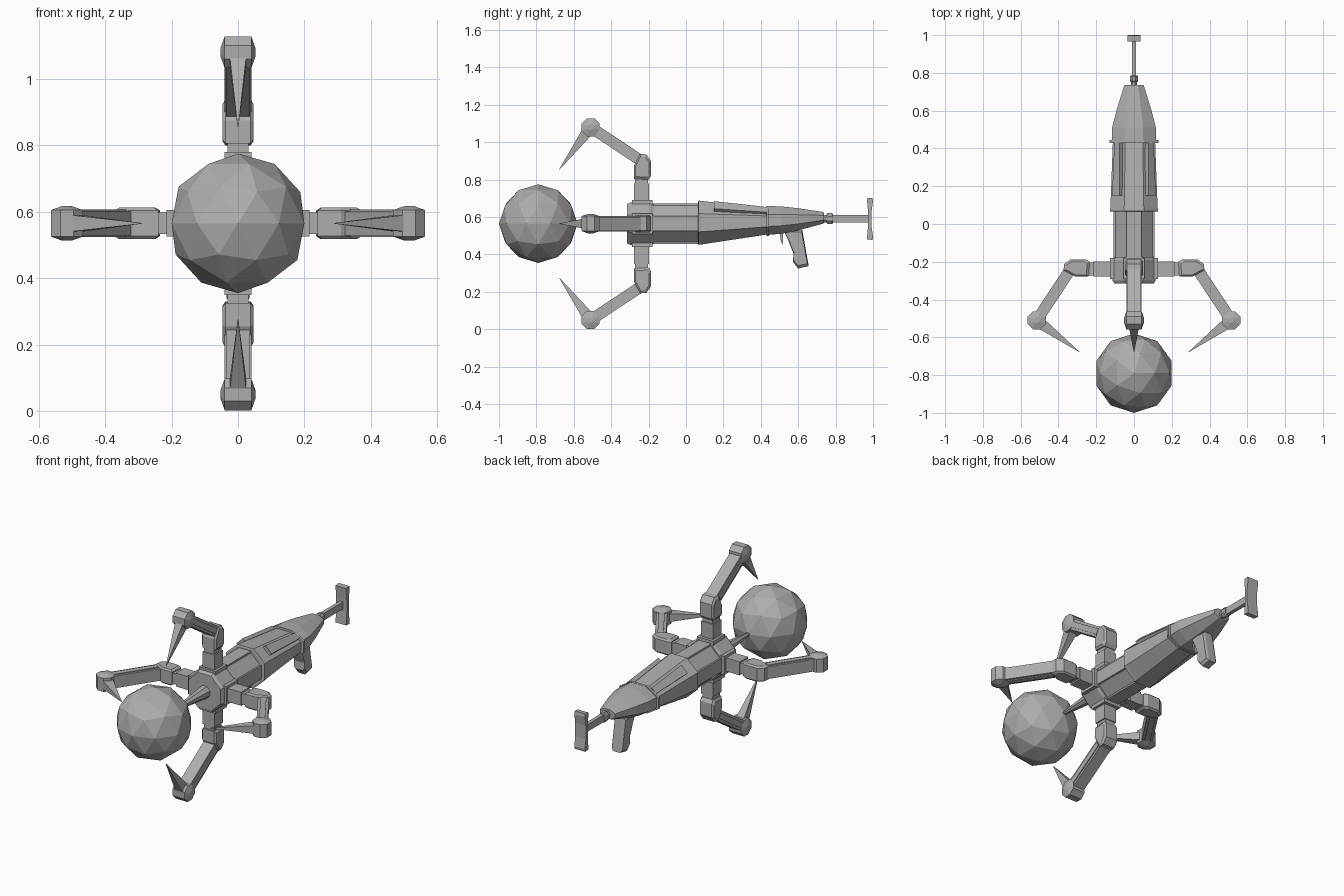
import bpy, bmesh, math
from mathutils import Matrix, Vector

cube = bpy.data.objects.get("Cube")
if cube:
    bpy.data.objects.remove(cube)

GREY = (0.42, 0.42, 0.42, 1)
mat = bpy.data.materials.new("grey metal")
mat.use_nodes = True
mat.diffuse_color = GREY
mat.node_tree.nodes["Principled BSDF"].inputs["Base Color"].default_value = GREY
AXIS = 0.565  # height of the barrel axis


def finish(name, bm, matrix=None):
    if matrix:
        bm.transform(matrix)
    bmesh.ops.recalc_face_normals(bm, faces=bm.faces)
    mesh = bpy.data.meshes.new(name)
    bm.to_mesh(mesh)
    bm.free()
    mesh.materials.append(mat)
    obj = bpy.data.objects.new(name, mesh)
    bpy.context.collection.objects.link(obj)
    return obj


def bridge(bm, rings):
    for a, b in zip(rings, rings[1:]):
        for i in range(len(a)):
            j = (i + 1) % len(a)
            bm.faces.new((a[i], a[j], b[j], b[i]))
    bm.faces.new(rings[0])
    bm.faces.new(rings[-1])


def loft(name, sections, sides=8):
    """Sections along y: (y, half width, half height, centre z)."""
    bm = bmesh.new()
    k = 1 / math.cos(math.pi / sides)
    rings = []
    for y, w, h, z in sections:
        angles = [math.tau * (i + 0.5) / sides for i in range(sides)]
        rings.append([bm.verts.new((w * k * math.cos(a), y, z + h * k * math.sin(a)))
                      for a in angles])
    bridge(bm, rings)
    return finish(name, bm)


def prism(name, profile, layers, matrix=None, pivot=(0, 0)):
    """A (y, z) profile swept in x; layers are (x, scale about pivot)."""
    bm = bmesh.new()
    py, pz = pivot
    bridge(bm, [[bm.verts.new((x, py + (y - py) * s, pz + (z - pz) * s)) for y, z in profile]
                for x, s in layers])
    return finish(name, bm, matrix)


def box(name, lo, hi, matrix=None):
    profile = [(lo[1], lo[2]), (hi[1], lo[2]), (hi[1], hi[2]), (lo[1], hi[2])]
    return prism(name, profile, [(lo[0], 1), (hi[0], 1)], matrix)


def beam(name, start, end, w0, t0, w1, t1, matrix):
    """Tapered four-sided bar in the yz plane; w is across x, t in the plane."""
    bm = bmesh.new()
    a, b = Vector((0, *start)), Vector((0, *end))
    d = (b - a).normalized()
    n = Vector((0, -d.z, d.y))
    rings = []
    for p, w, t in ((a, w0, t0), (b, w1, t1)):
        rings.append([bm.verts.new(p + Vector((u * w, 0, 0)) + n * v * t)
                      for u, v in ((-1, -1), (1, -1), (1, 1), (-1, 1))])
    bridge(bm, rings)
    return finish(name, bm, matrix)


# Faceted ball held in front of the claws
bm = bmesh.new()
bmesh.ops.create_icosphere(bm, subdivisions=2, radius=0.21,
                           matrix=Matrix.Translation((0, -0.79, AXIS)))
finish("faceted_ball", bm)

# Octagonal hub, centre spike and barrel
loft("hub", [(-0.315, 0.105, 0.105, AXIS), (-0.3, 0.113, 0.113, AXIS),
             (-0.19, 0.113, 0.113, AXIS), (-0.175, 0.105, 0.105, AXIS)])
loft("centre_spike", [(-0.31, 0.036, 0.036, AXIS), (-0.6, 0.008, 0.008, AXIS)])
loft("barrel", [(-0.18, 0.098, 0.098, AXIS), (0.08, 0.098, 0.098, AXIS)])
for i in range(4):
    turn = (Matrix.Translation((0, 0, AXIS))
            @ Matrix.Rotation(i * math.pi / 2, 4, 'Y'))
    box("barrel_rib", (-0.04, -0.18, 0.09), (0.04, 0.08, 0.108), turn)

# Tapering housing and rear shell
loft("housing", [(0.065, 0.12, 0.112, 0.57), (0.068, 0.128, 0.118, 0.57),
                 (0.085, 0.125, 0.116, 0.57), (0.435, 0.112, 0.07, 0.577)])
loft("shell_flange", [(0.43, 0.13, 0.08, 0.58), (0.445, 0.13, 0.08, 0.58)])
loft("rear_shell", [(0.44, 0.118, 0.077, 0.582), (0.51, 0.116, 0.073, 0.584),
                    (0.6, 0.093, 0.059, 0.588), (0.73, 0.053, 0.032, 0.596),
                    (0.737, 0.05, 0.028, 0.596)])

# Raised strips on the upper diagonals of the housing
for side in (-1, 1):
    bm = bmesh.new()
    rings = []
    for y, x, z, half in ((0.15, 0.088, 0.657, 0.02), (0.43, 0.082, 0.632, 0.014)):
        ring = []
        for u, v in ((-1, -0.02), (1, -0.02), (1, 0.008), (-1, 0.008)):
            ring.append(bm.verts.new((side * (x + u * half + v), y, z - u * half + v)))
        rings.append(ring)
    bridge(bm, rings)
    finish("housing_strip", bm)

# Grip and trigger
grip = [(0.52, 0.53), (0.545, 0.48), (0.56, 0.44), (0.575, 0.405),
        (0.572, 0.36), (0.6, 0.325), (0.656, 0.338), (0.622, 0.53)]
prism("grip", grip, [(-0.035, 0.88), (-0.022, 1), (0.022, 1), (0.035, 0.88)],
      pivot=(0.59, 0.45))
prism("trigger", [(0.5, 0.53), (0.507, 0.47), (0.518, 0.452), (0.52, 0.53)],
      [(-0.008, 1), (0.008, 1)])

# Stock rod, collar and shoulder plate
loft("stock_neck", [(0.73, 0.017, 0.02, 0.592), (0.765, 0.017, 0.02, 0.592)])
loft("stock_collar", [(0.752, 0.018, 0.024, 0.592), (0.758, 0.022, 0.029, 0.592),
                      (0.78, 0.022, 0.029, 0.592), (0.786, 0.018, 0.024, 0.592)])
box("stock_rod", (-0.011, 0.78, 0.57), (0.011, 0.98, 0.612))
plate = [(0.967, 0.48), (0.997, 0.478), (1, 0.495), (0.992, 0.55), (0.992, 0.63),
         (1, 0.685), (0.997, 0.703), (0.967, 0.7), (0.973, 0.63), (0.973, 0.55)]
prism("shoulder_plate", plate, [(-0.035, 1), (0.035, 1)])

# Four jointed claw arms around the hub
elbow = [(-0.278, 0.24), (-0.278, 0.31), (-0.245, 0.373), (-0.212, 0.37),
         (-0.187, 0.335), (-0.187, 0.255), (-0.2, 0.235)]
knuckle = [(-0.51 + 0.052 * math.cos(math.tau * (i + 0.5) / 8),
            0.515 + 0.052 * math.sin(math.tau * (i + 0.5) / 8)) for i in range(8)]
for i, label in enumerate(("top", "left", "bottom", "right")):
    turn = (Matrix.Translation((0, 0, AXIS))
            @ Matrix.Rotation(i * math.pi / 2, 4, 'Y'))
    box(label + "_arm_mount", (-0.055, -0.29, 0.09), (0.055, -0.18, 0.126), turn)
    box(label + "_arm_socket", (-0.04, -0.277, 0.12), (0.04, -0.198, 0.215), turn)
    box(label + "_upper_arm", (-0.032, -0.272, 0.21), (0.032, -0.203, 0.27), turn)
    prism(label + "_elbow", elbow,
          [(-0.047, 0.8), (-0.038, 1), (0.038, 1), (0.047, 0.8)], turn, (-0.235, 0.3))
    beam(label + "_forearm", (-0.235, 0.333), (-0.51, 0.515),
         0.036, 0.03, 0.036, 0.03, turn)
    beam(label + "_forearm_panel", (-0.26, 0.35), (-0.48, 0.495),
         0.041, 0.016, 0.041, 0.016, turn)
    prism(label + "_knuckle", knuckle,
          [(-0.052, 0.3), (-0.04, 1), (0.04, 1), (0.052, 0.3)], turn, (-0.51, 0.515))
    beam(label + "_claw", (-0.525, 0.495), (-0.677, 0.29),
         0.026, 0.03, 0.001, 0.001, turn)
